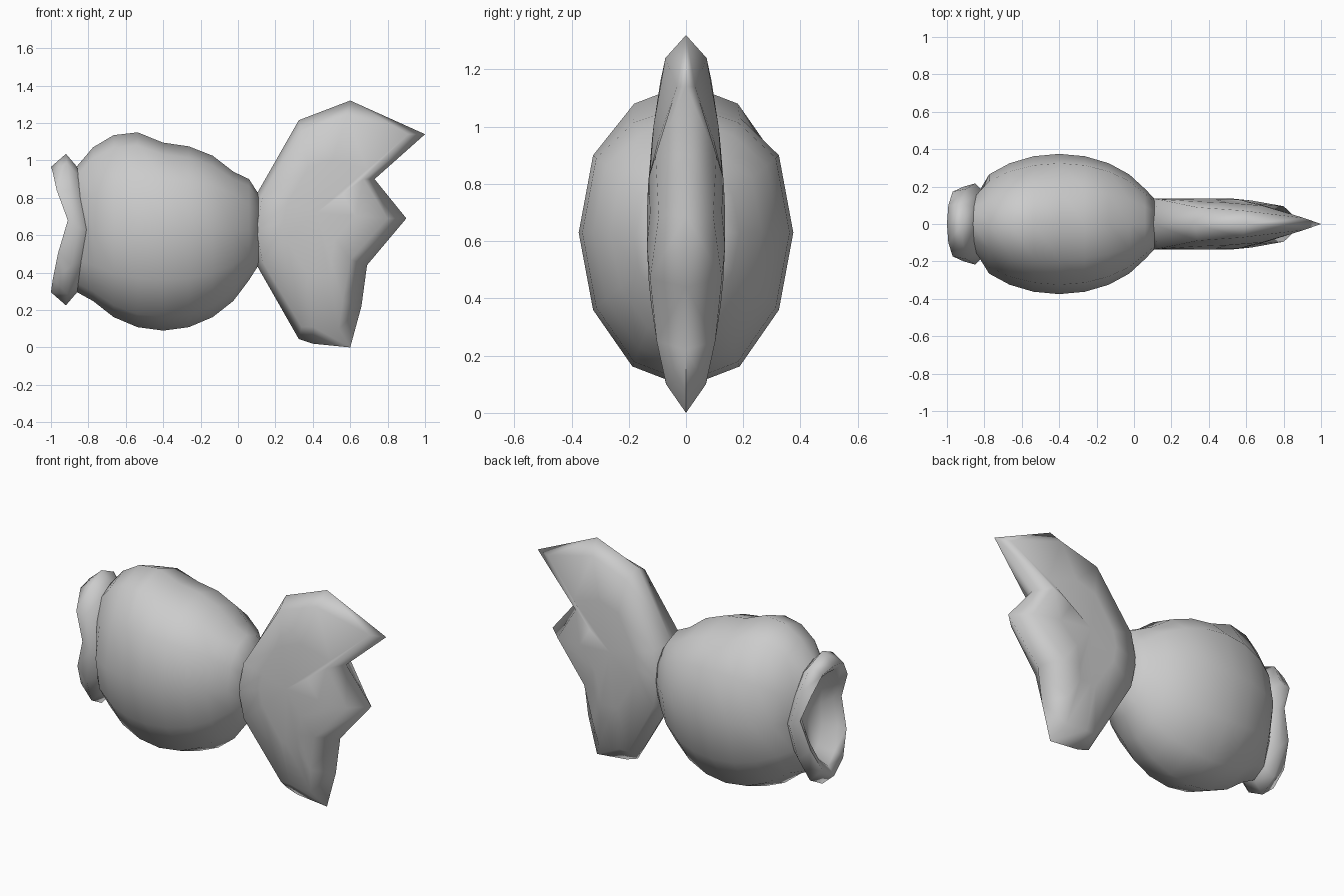
import bpy, bmesh, math
from math import sin, cos, pi

if "Cube" in bpy.data.objects:
    bpy.data.objects.remove(bpy.data.objects["Cube"])

SIDES = 12


def finish(bm, name, angle):
    bmesh.ops.recalc_face_normals(bm, faces=bm.faces)
    mesh = bpy.data.meshes.new(name)
    bm.to_mesh(mesh)
    bm.free()
    ob = bpy.data.objects.new(name, mesh)
    bpy.context.collection.objects.link(ob)
    bpy.ops.object.select_all(action='DESELECT')
    ob.select_set(True)
    bpy.context.view_layer.objects.active = ob
    bpy.ops.object.shade_smooth_by_angle(angle=math.radians(angle))
    return ob


def bridge(bm, a, b):
    n = len(a)
    for i in range(n):
        j = (i + 1) % n
        bm.faces.new((a[i], a[j], b[j], b[i]))


def oval_ring(bm, xs, xt, w, h, top, lift=0):
    """Oval around x; xs at the sides bends to xt at top and bottom."""
    ring = []
    for i in range(SIDES):
        t = 2 * pi * i / SIDES
        s = sin(t)
        height = top - 0.63 if i in (2, 3, 4) else h
        x = xs + (xt - xs) * abs(s) ** (0.6 if s > 0 else 0.8)
        ring.append(bm.verts.new((x, w * cos(t), 0.63 + height * s + lift * abs(cos(t)))))
    return ring


# Body: egg of rings along x, with the crown line set by hand
bm = bmesh.new()
crown = [1.07, 1.135, 1.15, 1.095, 1.075, 1.025, 0.94, 0.90]
rings = [oval_ring(bm, -0.81, -0.86, 0.18, 0.335, 0.97)]
for k, top in zip(range(-3, 5), crown):
    a = k * pi / 12
    x = -0.40 + 0.53 * sin(a)
    rings.append(oval_ring(bm, x, x, 0.375 * cos(a), 0.54 * cos(a), top))
rings.append(oval_ring(bm, 0.11, 0.11, 0.135, 0.19, 0.82))
for a, b in zip(rings, rings[1:]):
    bridge(bm, a, b)
bm.faces.new(rings[-1])
finish(bm, "fish_body", 85)

# Lips: rolled oval ring around a hollow mouth (x at side, x at top and bottom, half width, half height)
bm = bmesh.new()
lip = [(-0.81, -0.86, 0.18, 0.335), (-0.85, -0.92, 0.217, 0.405),
       (-0.91, -1.0, 0.20, 0.335), (-0.885, -0.96, 0.155, 0.285),
       (-0.83, -0.86, 0.115, 0.235)]
rings = [oval_ring(bm, xs, xt, w, h, 0.63 + h, lift)
         for (xs, xt, w, h), lift in zip(lip, (0, 0.01, 0.05, 0.05, 0.02))]
for a, b in zip(rings, rings[1:]):
    bridge(bm, a, b)
back = bm.verts.new((-0.81, 0, 0.63))
for i in range(SIDES):
    bm.faces.new((rings[-1][i], rings[-1][(i + 1) % SIDES], back))
finish(bm, "fish_lips", 95)

# Tail: outline on the centre plane with a bevel ring inside it (x, z, bevel x, bevel z)
outline = [(0.06, 0.63, 0.10, 0.63), (0.10, 0.82, 0.13, 0.80), (0.325, 1.215, 0.34, 1.16),
           (0.60, 1.32, 0.58, 1.24), (1.0, 1.14, 0.91, 1.14), (0.73, 0.90, 0.67, 0.90),
           (0.90, 0.69, 0.80, 0.69), (0.69, 0.44, 0.60, 0.47), (0.66, 0.22, 0.56, 0.25),
           (0.60, 0.0, 0.54, 0.10), (0.40, 0.02, 0.40, 0.11), (0.325, 0.045, 0.34, 0.11),
           (0.10, 0.44, 0.13, 0.46)]
CX, CZ = 0.42, 0.72


def swell(x, z):
    bend = 0.17 if z > 0.63 else 0.24
    return 0.137 - bend * (z - 0.63) ** 2 - 0.18 * max(0, x - 0.57)


bm = bmesh.new()
edge = [bm.verts.new((x, 0, z)) for x, z, bx, bz in outline]
for side in (-1, 1):
    prev = edge
    for scale in (1, 0.55):
        ring = []
        for x, z, bx, bz in outline:
            px, pz = CX + (bx - CX) * scale, CZ + (bz - CZ) * scale
            ring.append(bm.verts.new((px, side * swell(px, pz), pz)))
        bridge(bm, prev, ring)
        prev = ring
    mid = bm.verts.new((CX, side * swell(CX, CZ), CZ))
    for i in range(len(prev)):
        bm.faces.new((prev[i], prev[(i + 1) % len(prev)], mid))
finish(bm, "fish_tail", 95)
